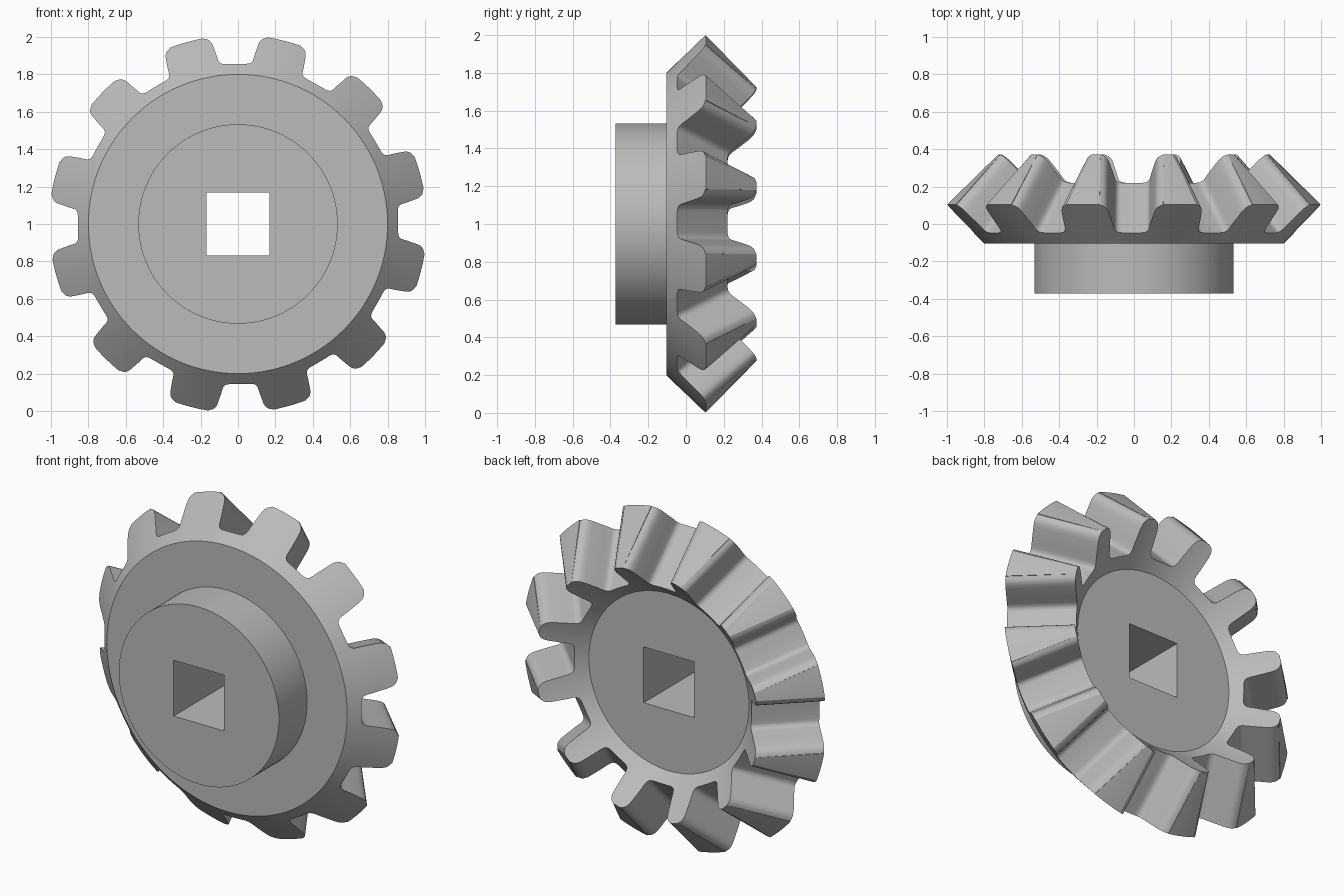
import bpy
import bmesh
from math import cos, sin, pi, radians, sqrt

cube = bpy.data.objects.get("Cube")
if cube:
    bpy.data.objects.remove(cube)

TEETH = 12
SEGMENTS = 144
LEAN = radians(0.8)     # small turn of the whole tooth ring
D = sqrt(0.5)           # the tooth cone is at 45 degrees

steel = bpy.data.materials.new("steel_grey")
steel.use_nodes = True
steel.diffuse_color = (0.5, 0.5, 0.5, 1)
steel.node_tree.nodes["Principled BSDF"].inputs["Base Color"].default_value = (0.5, 0.5, 0.5, 1)


def make_object(name, bm):
    bmesh.ops.remove_doubles(bm, verts=bm.verts, dist=1e-5)
    bmesh.ops.recalc_face_normals(bm, faces=bm.faces)
    mesh = bpy.data.meshes.new(name)
    bm.to_mesh(mesh)
    bm.free()
    mesh.materials.append(steel)
    obj = bpy.data.objects.new(name, mesh)
    bpy.context.collection.objects.link(obj)
    return obj


def place(radius, side, y, angle):
    """Point at a radius and sideways offset, turned about the gear axis."""
    return (radius * cos(angle) - side * sin(angle), y,
            1 + radius * sin(angle) + side * cos(angle))


# Gear blank: hub, back cone, tooth cone and inner cone turned about the axis
outline = [(0, -0.372), (0.533, -0.372), (0.533, -0.104), (0.8, -0.104),
           (1.01, 0.105), (0.743, 0.372), (0.533, 0.162), (0, 0.162)]
bm = bmesh.new()
rings = [[bm.verts.new(place(r, 0, y, 2 * pi * i / SEGMENTS)) for i in range(SEGMENTS)]
         if r else [bm.verts.new((0, y, 1))] * SEGMENTS for r, y in outline]
for a, b in zip(rings, rings[1:]):
    for i in range(SEGMENTS):
        j = (i + 1) % SEGMENTS
        bm.faces.new(list(dict.fromkeys((a[i], a[j], b[j], b[i]))))
gear = make_object("bevel_gear", bm)

# Tooth gaps: one rounded groove section, swept along the cone
half = [(0.055, 0), (0.07, 0.002), (0.081, 0.008), (0.089, 0.018), (0.094, 0.033),
        (0.102, 0.07), (0.122, 0.15), (0.13, 0.172), (0.139, 0.186), (0.152, 0.196),
        (0.17, 0.202), (0.175, 0.28)]
section = half + [(-u, n) for u, n in reversed(half)]
bm = bmesh.new()
for k in range(TEETH):
    angle = 2 * pi * k / TEETH + LEAN
    ends = []
    for r, y in ((0.907, -0.098), (0.55, 0.259)):
        ends.append([bm.verts.new(place(r + n * D, u, y + n * D, angle)) for u, n in section])
    count = len(section)
    for i in range(count):
        j = (i + 1) % count
        bm.faces.new((ends[0][i], ends[0][j], ends[1][j], ends[1][i]))
    bm.faces.new(ends[0])
    bm.faces.new(ends[1])
gaps = make_object("tooth_gap_cutter", bm)

# Square shaft hole
bm = bmesh.new()
bmesh.ops.create_cube(bm, size=1)
for v in bm.verts:
    v.co = (v.co.x * 0.336, v.co.y * 2, 1 + v.co.z * 0.336)
hole = make_object("shaft_hole_cutter", bm)

# Cut the blank
bpy.ops.object.select_all(action='DESELECT')
bpy.context.view_layer.objects.active = gear
gear.select_set(True)
for cutter in (hole, gaps):
    mod = gear.modifiers.new(cutter.name, 'BOOLEAN')
    mod.operation = 'DIFFERENCE'
    mod.solver = 'EXACT'
    mod.object = cutter
    bpy.ops.object.modifier_apply(modifier=mod.name)
    cutter.hide_render = True
for cutter in (hole, gaps):
    bpy.data.objects.remove(cutter)

bpy.ops.object.shade_smooth_by_angle(angle=radians(30))
